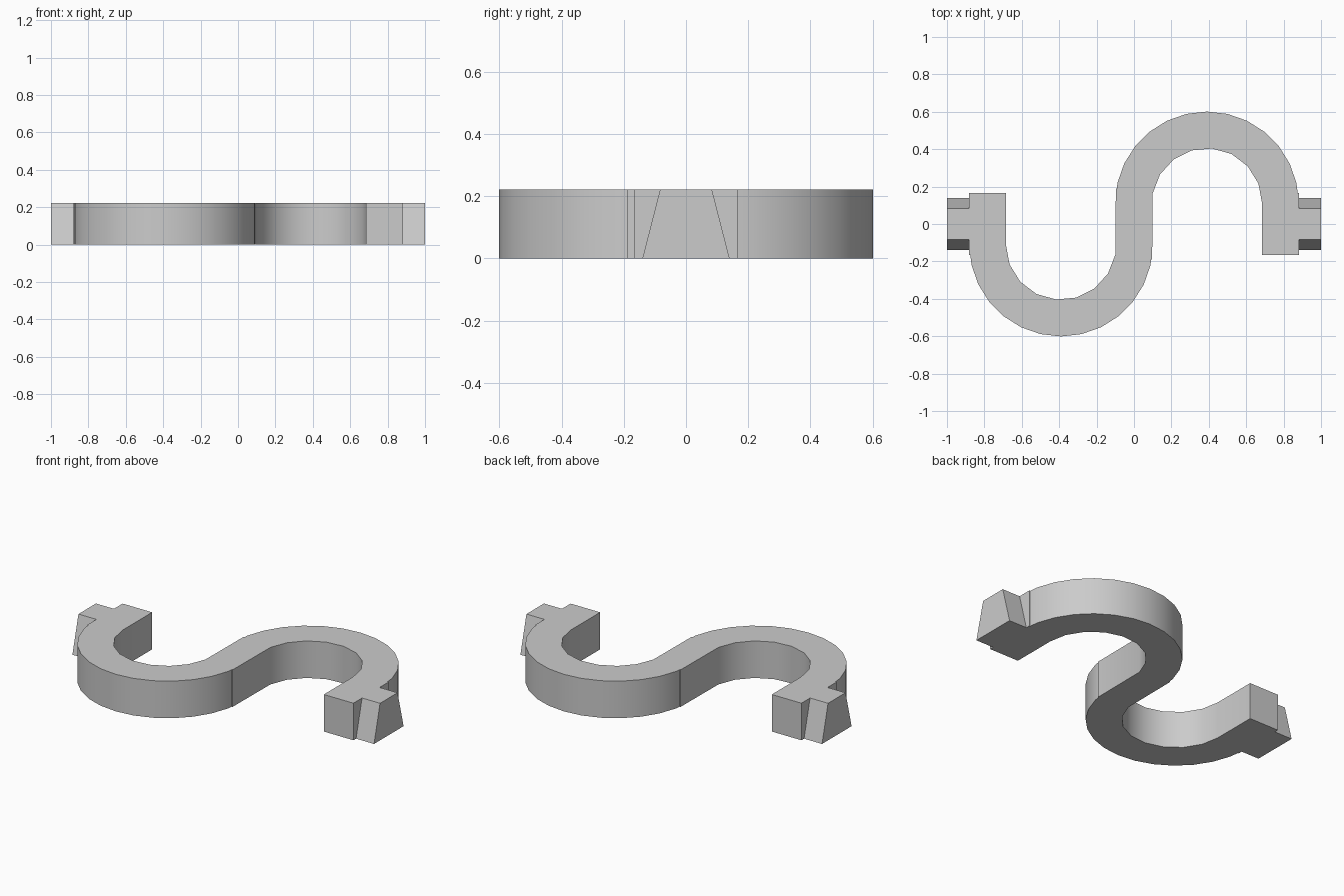
import bpy
import bmesh
from math import cos, sin, pi
from mathutils import Vector

HEIGHT = 0.222
CENTRE = Vector((0.39, 0.11))
OUTER, INNER = 0.491, 0.295
BAR = 0.097            # half width of the middle bar
END_X = CENTRE.x + OUTER
END_Y = 0.165          # half length of the end blocks

if "Cube" in bpy.data.objects:
    bpy.data.objects.remove(bpy.data.objects["Cube"])

grey = bpy.data.materials.new("light grey")
grey.use_nodes = True
colour = (0.6, 0.6, 0.6, 1)
grey.diffuse_color = colour
grey.node_tree.nodes["Principled BSDF"].inputs["Base Color"].default_value = colour


def prism(name, outline, direction):
    """Extrude a closed 3D outline along a direction."""
    bm = bmesh.new()
    face = bm.faces.new([bm.verts.new(p) for p in outline])
    new = bmesh.ops.extrude_face_region(bm, geom=[face], use_keep_orig=True)["geom"]
    bmesh.ops.translate(bm, vec=direction,
                        verts=[v for v in new if isinstance(v, bmesh.types.BMVert)])
    bmesh.ops.recalc_face_normals(bm, faces=bm.faces)
    mesh = bpy.data.meshes.new(name)
    bm.to_mesh(mesh)
    bm.free()
    mesh.materials.append(grey)
    obj = bpy.data.objects.new(name, mesh)
    bpy.context.collection.objects.link(obj)
    return obj


def arc(radius, sides, steps):
    """Points on the hook arc, counted from its +x end."""
    return [CENTRE + radius * Vector((cos(2 * pi * i / sides), sin(2 * pi * i / sides)))
            for i in steps]


# S-shaped body: one hook outline, repeated by a half turn
hook = [Vector((-BAR, 0.19)), Vector((-BAR + 0.006, 0.19))]
hook += arc(OUTER, 28, range(13, 0, -1))
hook += [Vector((END_X - 0.006, END_Y)), Vector((END_X, END_Y)),
         Vector((END_X, -END_Y)), Vector((CENTRE.x + INNER, -END_Y))]
hook += arc(INNER, 17, range(0, 9))
outline = hook + [-p for p in hook]
body = prism("curved_body", [(p.x, p.y, 0) for p in outline], (0, 0, HEIGHT))

# Smooth curved walls, crisp edges
bpy.ops.object.select_all(action='DESELECT')
body.select_set(True)
bpy.context.view_layer.objects.active = body
bpy.ops.object.shade_smooth_by_angle(angle=pi / 6)

# Tapered connector tab at each end
for side, name in ((1, "left_tab"), (-1, "right_tab")):
    profile = [(-0.14, 0), (0.14, 0), (0.083, HEIGHT), (-0.083, HEIGHT)]
    prism(name, [(side * END_X, y, z) for y, z in profile], (side * (1 - END_X), 0, 0))
